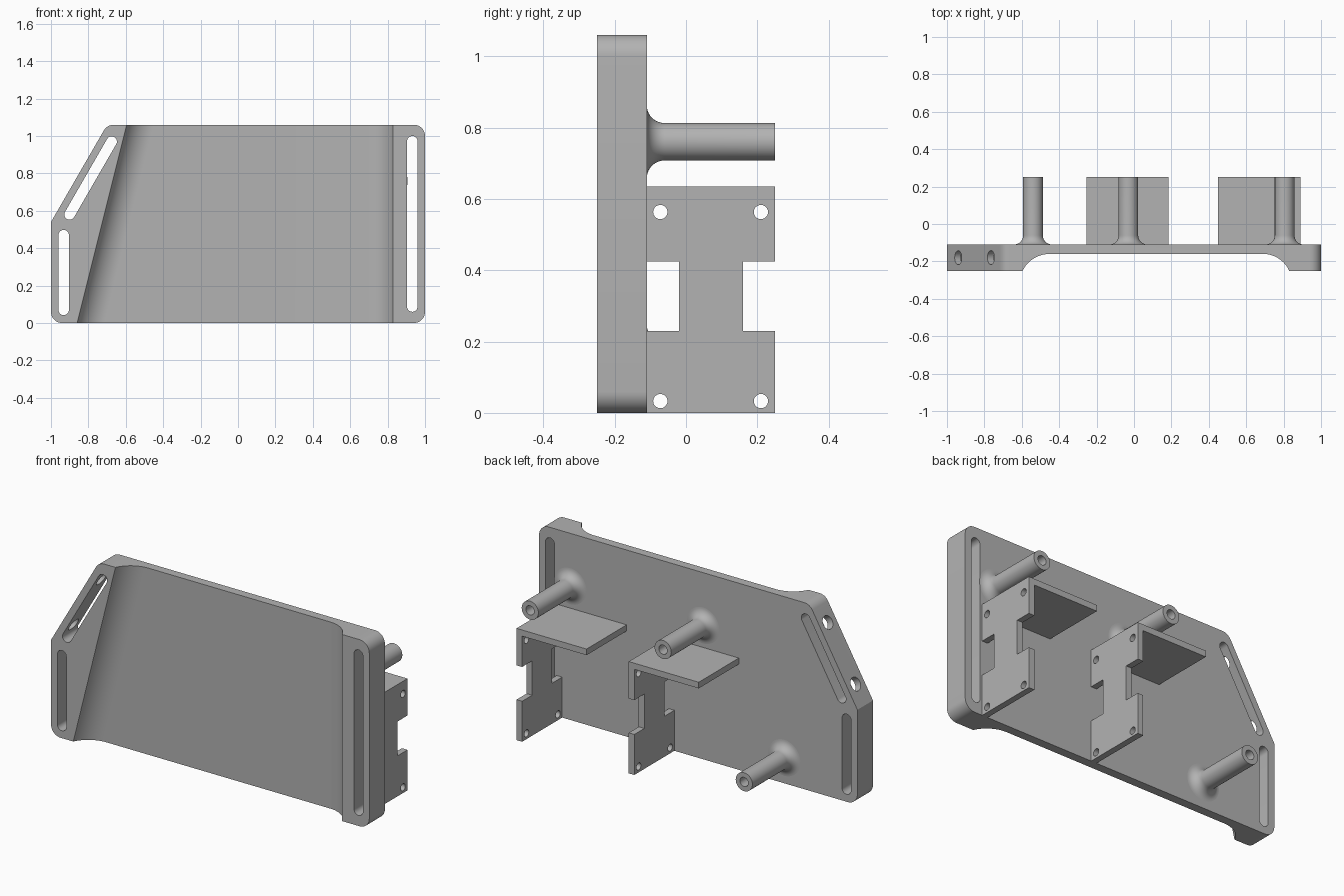
import bpy, bmesh, math
from mathutils import Vector

cube = bpy.data.objects.get("Cube")
if cube:
    bpy.data.objects.remove(cube, do_unlink=True)

HEIGHT = 1.06
FRONT, FACE, BACK, TIP = -0.25, -0.16, -0.11, 0.25   # depth levels along y
X, Y, Z = Vector((1, 0, 0)), Vector((0, 1, 0)), Vector((0, 0, 1))
SLOPE = Vector((0.5, 0, math.sqrt(0.75)))            # direction of the slanted edge
INWARD = Vector((SLOPE.z, 0, -SLOPE.x))
SLOPE_START = Vector((-1, 0, 0.54))

grey = bpy.data.materials.new("plain_grey")
grey.use_nodes = True
COLOUR = (0.45, 0.45, 0.45, 1)
grey.diffuse_color = COLOUR
grey.node_tree.nodes["Principled BSDF"].inputs["Base Color"].default_value = COLOUR


def finish(name, bm):
    bmesh.ops.recalc_face_normals(bm, faces=bm.faces)
    mesh = bpy.data.meshes.new(name)
    bm.to_mesh(mesh)
    bm.free()
    mesh.materials.append(grey)
    obj = bpy.data.objects.new(name, mesh)
    bpy.context.collection.objects.link(obj)
    return obj


def loft(name, first, last):
    """Closed solid between two matching outlines."""
    bm = bmesh.new()
    a = [bm.verts.new(p) for p in first]
    b = [bm.verts.new(p) for p in last]
    bm.faces.new(a)
    bm.faces.new(b)
    for i in range(len(a)):
        j = (i + 1) % len(a)
        bm.faces.new((a[i], a[j], b[j], b[i]))
    return finish(name, bm)


def prism(name, pts, u, v, w, lo, hi):
    flat = [u * p[0] + v * p[1] for p in pts]
    return loft(name, [p + w * lo for p in flat], [p + w * hi for p in flat])


def rounded(corners, steps=10):
    """Outline with each (x, z, radius) corner replaced by a tangent arc."""
    out = []
    for i, (x, z, r) in enumerate(corners):
        c = Vector((x, z))
        if r == 0:
            out.append(c)
            continue
        p = (Vector(corners[i - 1][:2]) - c).normalized()
        n = (Vector(corners[(i + 1) % len(corners)][:2]) - c).normalized()
        half = p.angle(n) / 2
        mid = c + (p + n).normalized() * r / math.sin(half)
        start = c + p * r / math.tan(half) - mid
        end = c + n * r / math.tan(half) - mid
        sweep = math.pi - 2 * half
        for k in range(steps + 1):
            t = k / steps
            out.append(mid + (start * math.sin((1 - t) * sweep)
                              + end * math.sin(t * sweep)) / math.sin(sweep))
    return out


def stadium(p, q, r, steps=14):
    """Slot outline; a circle when both ends coincide."""
    p, q = Vector(p), Vector(q)
    d = q - p
    a0 = math.atan2(d.y, d.x)
    pts = []
    for centre, begin in ((q, a0 - math.pi / 2), (p, a0 + math.pi / 2)):
        last = steps if p == q else steps + 1
        for k in range(last):
            a = begin + math.pi * k / steps
            pts.append(centre + Vector((math.cos(a), math.sin(a))) * r)
    return pts


def combine(obj, tool, operation="DIFFERENCE"):
    mod = obj.modifiers.new("combine", "BOOLEAN")
    mod.operation, mod.solver, mod.object = operation, "EXACT", tool
    bpy.context.view_layer.objects.active = obj
    bpy.ops.object.modifier_apply(modifier=mod.name)
    bpy.data.objects.remove(tool, do_unlink=True)


def smooth(obj):
    bpy.ops.object.select_all(action="DESELECT")
    obj.select_set(True)
    bpy.context.view_layer.objects.active = obj
    bpy.ops.object.shade_smooth_by_angle(angle=math.radians(30))


# Main plate with rounded corners and one slanted corner
top_x = SLOPE_START.x + (HEIGHT - SLOPE_START.z) * SLOPE.x / SLOPE.z
outline = rounded([(-1, 0, 0.06), (1, 0, 0.06), (1, HEIGHT, 0.06),
                   (top_x, HEIGHT, 0.06), (-1, SLOPE_START.z, 0)])
plate = prism("mounting_plate", outline, X, Z, Y, FRONT, BACK)

# Front recess with curved sides, its left side leaning
RUN, RADIUS, RIGHT = 0.14, 0.154, 0.83
arc = []
for k in range(17):
    a = math.asin(RUN / RADIUS) * k / 16
    arc.append((RUN - RADIUS * math.sin(a), FACE - RADIUS * (1 - math.cos(a))))


def recess_section(z):
    left = -0.86 + 0.265 * z / HEIGHT
    pts = [(left, FRONT - 0.1)] + [(left + x * 1.03, y) for x, y in reversed(arc)]
    pts += [(RIGHT - x, y) for x, y in arc] + [(RIGHT, FRONT - 0.1)]
    return [Vector((x, y, z)) for x, y in pts]


combine(plate, loft("recess_cutter", recess_section(-0.1), recess_section(HEIGHT + 0.1)))

# Strap slots
slant = SLOPE_START + INWARD * 0.066
low, high = slant + SLOPE * 0.085, slant + SLOPE * 0.535
for p, q in (((0.932, 0.088), (0.932, 0.972)),
             ((-0.932, 0.07), (-0.932, 0.47)),
             ((low.x, low.z), (high.x, high.z))):
    combine(plate, prism("slot_cutter", stadium(p, q, 0.028), X, Z, Y, FRONT - 0.1, BACK + 0.1))

# Cross holes from the slanted edge into its slot
for along in (0.12, 0.47):
    centre = SLOPE_START + SLOPE * along
    circle = [centre + SLOPE * p.x + Y * (p.y - 0.18) for p in stadium((0, 0), (0, 0), 0.0375)]
    combine(plate, loft("cross_hole_cutter", [p - INWARD * 0.1 for p in circle],
                        [p + INWARD * 0.066 for p in circle]))
smooth(plate)

# Angle brackets on the back: notched, drilled web with a top flange
THICK, TOP, WIDTH = 0.035, 0.635, 0.44
web = [(BACK, 0), (TIP, 0), (TIP, 0.23), (0.16, 0.23), (0.16, 0.425), (TIP, 0.425),
       (TIP, TOP), (BACK, TOP), (BACK, 0.425), (-0.02, 0.425), (-0.02, 0.23), (BACK, 0.23)]
for side, edge in (("left", 0.89), ("middle", 0.185)):
    bracket = prism(side + "_bracket", web, Y, Z, X, edge - THICK, edge)
    flange = [(BACK, TOP - THICK), (TIP, TOP - THICK), (TIP, TOP), (BACK, TOP)]
    combine(bracket, prism("flange", flange, Y, Z, X, edge - WIDTH, edge), "UNION")
    for y in (-0.072, 0.21):
        for z in (0.033, 0.563):
            hole = stadium((y, z), (y, z), 0.02)
            combine(bracket, prism("screw_cutter", hole, Y, Z, X, edge - 0.1, edge + 0.1))
    smooth(bracket)

# Hollow standoff posts with flared feet
POST, FILLET, BORE = 0.0525, 0.05, 0.026
for side, x, z in (("left", 0.805, 0.76), ("middle", -0.03, 0.76), ("right", -0.54, 0.145)):
    profile = []
    for k in range(11):
        a = math.pi / 2 * k / 10
        profile.append((POST + FILLET * (1 - math.sin(a)), BACK + FILLET * (1 - math.cos(a))))
    profile += [(POST, TIP), (BORE, TIP), (BORE, BACK), (0, BACK)]
    bm = bmesh.new()
    ring = [bm.verts.new((x + r, y, z)) for r, y in profile]
    edges = [bm.edges.new(pair) for pair in zip(ring, ring[1:])]
    bmesh.ops.spin(bm, geom=ring + edges, cent=(x, 0, z), axis=Y, angle=math.tau,
                   steps=40, use_duplicate=False)
    bmesh.ops.remove_doubles(bm, verts=bm.verts, dist=0.0001)
    smooth(finish(side + "_standoff", bm))
